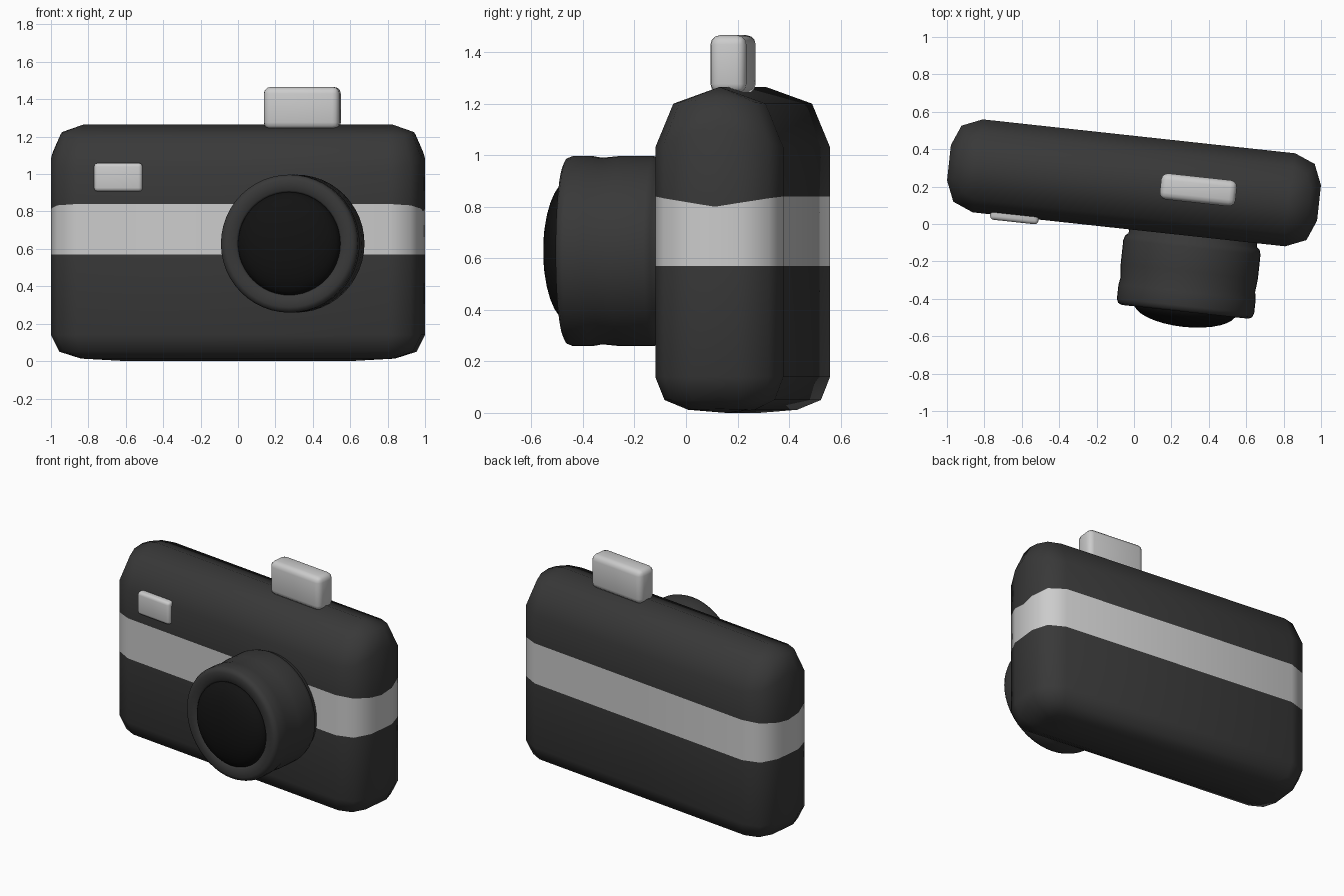
import bpy, bmesh, math
from mathutils import Matrix, Vector

if "Cube" in bpy.data.objects:
    bpy.data.objects.remove(bpy.data.objects["Cube"])

# The whole camera is turned slightly about the vertical axis
PLACE = Matrix.Translation((0, 0.22, 0)) @ Matrix.Rotation(math.radians(-6.2), 4, 'Z')


def material(name, v):
    m = bpy.data.materials.new(name)
    m.diffuse_color = (v, v, v, 1)
    m.use_nodes = True
    m.node_tree.nodes["Principled BSDF"].inputs["Base Color"].default_value = m.diffuse_color
    return m


BLACK = material("dark_body", 0.04)
GREY = material("light_grey", 0.8)
GLASS = material("black_glass", 0.006)


def finish(name, bm, mats, angle=None):
    bmesh.ops.recalc_face_normals(bm, faces=bm.faces)
    me = bpy.data.meshes.new(name)
    bm.to_mesh(me)
    bm.free()
    for m in mats:
        me.materials.append(m)
    ob = bpy.data.objects.new(name, me)
    bpy.context.collection.objects.link(ob)
    ob.matrix_world = PLACE
    me.shade_smooth()
    if angle:
        me.set_sharp_from_angle(angle=math.radians(angle))
    return ob


def ring(hu, hv, r, z_front, z_end):
    """Rounded rectangle whose height can differ at the two ends."""
    quarter = [(hu, 0)]
    for a in (0, 45, 90):
        t = math.radians(a)
        quarter.append((hu - r + r * math.cos(t), hv - r + r * math.sin(t)))
    right = [(x, -y) for x, y in quarter[:0:-1]] + quarter
    pts = right + [(-x, -y) for x, y in right]
    return [Vector((x, y, z_end + (z_front - z_end) * (abs(y) / hv if hv else 1)))
            for x, y in pts]


def rounded_box(name, centre, size, bevel):
    bm = bmesh.new()
    bmesh.ops.create_cube(bm, size=1)
    bmesh.ops.scale(bm, vec=size, verts=bm.verts)
    bmesh.ops.bevel(bm, geom=bm.edges[:], offset=bevel, segments=3,
                    profile=0.5, affect='EDGES')
    bmesh.ops.translate(bm, vec=centre, verts=bm.verts)
    return finish(name, bm, [GREY], 40)


def lathe(name, profile, centre, mat, angle, steps=48):
    """Spin (radius, y) points about the lens axis."""
    bm = bmesh.new()
    vs = [bm.verts.new((r, y, 0)) for r, y in profile]
    es = [bm.edges.new(p) for p in zip(vs, vs[1:])]
    bmesh.ops.spin(bm, geom=vs + es, cent=(0, 0, 0), axis=(0, 1, 0),
                   angle=math.tau, steps=steps)
    bmesh.ops.remove_doubles(bm, verts=bm.verts, dist=1e-4)
    bmesh.ops.translate(bm, vec=centre, verts=bm.verts)
    return finish(name, bm, [mat], angle)


# Body: stacked rings with a rounded top and a grey band
RINGS = [(0.60, 0.00, 0.00, 0.00, 0.00),
         (0.84, 0.13, 0.08, 0.012, 0.015),
         (0.95, 0.215, 0.12, 0.05, 0.05),
         (0.995, 0.25, 0.155, 0.14, 0.14),
         (0.995, 0.25, 0.155, 0.57, 0.57),
         (0.995, 0.25, 0.155, 0.84, 0.80),
         (0.995, 0.25, 0.155, 1.03, 1.12),
         (0.945, 0.18, 0.11, 1.20, 1.225),
         (0.83, 0.00, 0.00, 1.265, 1.265)]
BAND = 4
bm = bmesh.new()
loops = [[bm.verts.new(p) for p in ring(*r)] for r in RINGS]
n = len(loops[0])
for k, (lo, hi) in enumerate(zip(loops, loops[1:])):
    for i in range(n):
        j = (i + 1) % n
        f = bm.faces.new((lo[i], lo[j], hi[j], hi[i]))
        f.material_index = 1 if k == BAND else 0
bmesh.ops.remove_doubles(bm, verts=bm.verts, dist=1e-4)
finish("camera_body", bm, [BLACK, GREY])

# Lens barrel with a shallow waist and rounded rim, and the domed glass
LENS = (0.345, 0, 0.628)
lathe("lens_barrel", [(0.0, -0.20), (0.34, -0.20), (0.345, -0.27), (0.362, -0.285),
                      (0.369, -0.31), (0.369, -0.44), (0.362, -0.51), (0.369, -0.55),
                      (0.369, -0.625), (0.360, -0.647), (0.340, -0.656),
                      (0.285, -0.652), (0.274, -0.64), (0.272, -0.60)],
      LENS, BLACK, 50)
dome = [(0.277 * math.sin(t), -0.635 - 0.102 * math.cos(t))
        for t in (math.pi / 2 * i / 8 for i in range(9))]
lathe("lens_glass", dome + [(0.27, -0.60), (0.0, -0.60)], LENS, GLASS, 50)

# Flash window and shutter button
rounded_box("flash_window", (-0.616, -0.235, 0.983), (0.26, 0.085, 0.152), 0.02)
rounded_box("shutter_button", (0.346, 0.0, 1.353), (0.407, 0.14, 0.225), 0.036)
